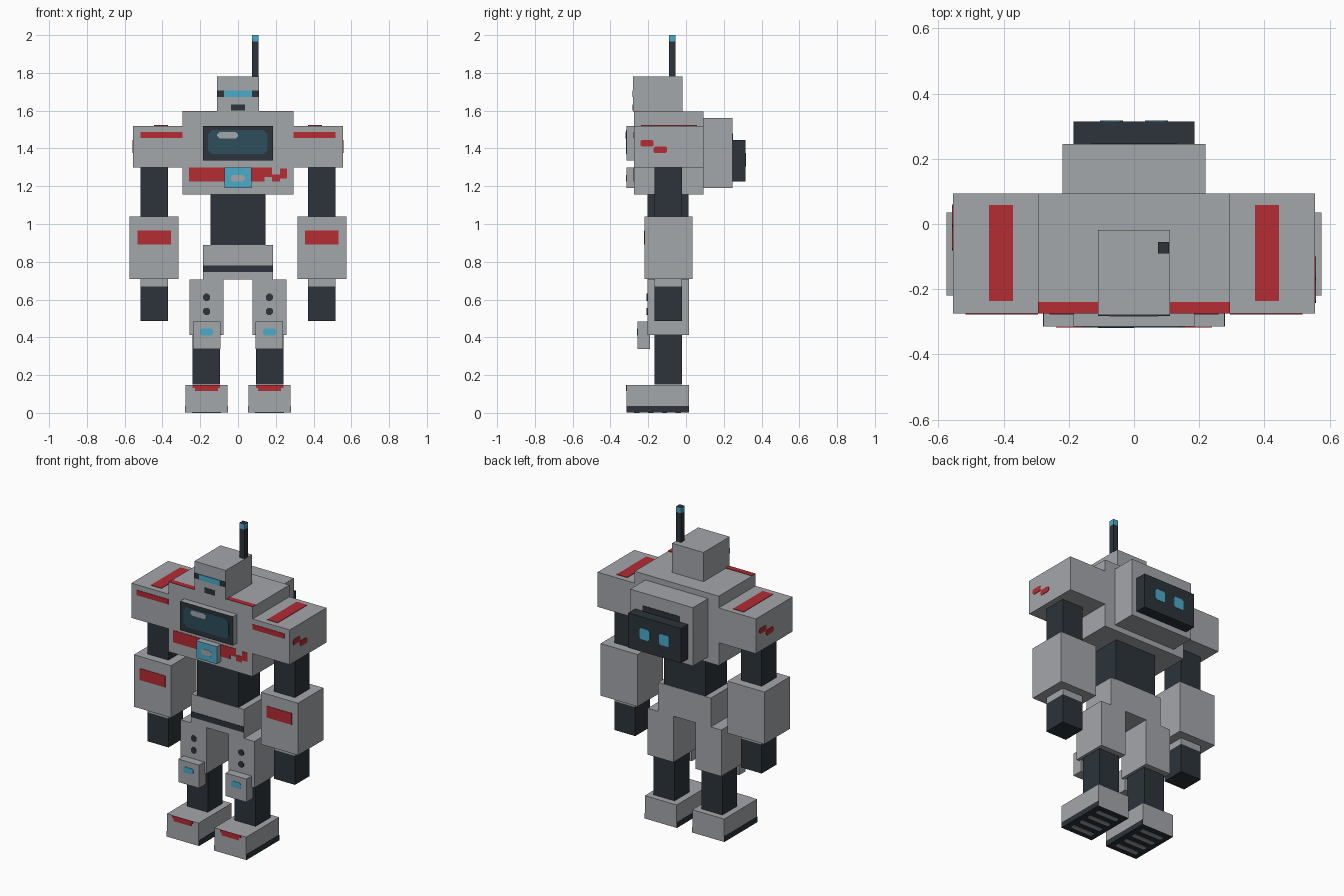
import bpy, bmesh
from mathutils import Vector

cube = bpy.data.objects.get("Cube")
if cube:
    bpy.data.objects.remove(cube, do_unlink=True)


def material(name, rgb):
    m = bpy.data.materials.new(name)
    m.diffuse_color = (*rgb, 1)
    m.use_nodes = True
    m.node_tree.nodes["Principled BSDF"].inputs["Base Color"].default_value = (*rgb, 1)
    return m


GREY = material("armour_grey", (0.37, 0.385, 0.41))
DARK = material("dark_steel", (0.025, 0.034, 0.042))
RED = material("red_paint", (0.456, 0.025, 0.034))
CYAN = material("cyan_light", (0.072, 0.405, 0.59))
TEAL = material("screen_teal", (0.026, 0.074, 0.107))

DIRS = {"front": (0, -1, 0), "top": (0, 0, 1), "bottom": (0, 0, -1)}


def finish(name, bm, mats):
    bmesh.ops.recalc_face_normals(bm, faces=bm.faces)
    me = bpy.data.meshes.new(name)
    bm.to_mesh(me)
    bm.free()
    for m in mats:
        me.materials.append(m)
    ob = bpy.data.objects.new(name, me)
    bpy.context.collection.objects.link(ob)
    return ob


def box(name, x, y, z, mat=GREY, **painted):
    """Box from three (min, max) ranges; keyword sides get another colour."""
    bm = bmesh.new()
    bmesh.ops.create_cube(bm, size=1)
    for v in bm.verts:
        v.co = Vector([r[0] + (c + 0.5) * (r[1] - r[0]) for r, c in zip((x, y, z), v.co)])
    bm.normal_update()
    mats = [mat]
    for side, m in painted.items():
        mats.append(m)
        for f in bm.faces:
            if f.normal.dot(Vector(DIRS[side])) > 0.9:
                f.material_index = len(mats) - 1
    return finish(name, bm, mats)


def plate(name, axis, pos, u, v, mat, cut=0.0, t=0.003):
    """Thin painted plate; axis is its facing, u and v its ranges, cut trims the corners."""
    (a, b), (c, d) = u, v
    if cut:
        pts = [(a + cut, c), (b - cut, c), (b, c + cut), (b, d - cut),
               (b - cut, d), (a + cut, d), (a, d - cut), (a, c + cut)]
    else:
        pts = [(a, c), (b, c), (b, d), (a, d)]
    i, sign = "xyz".index(axis[1]), 1 if axis[0] == "+" else -1

    def place(p):
        co = list(p)
        co.insert(i, pos)
        return co
    bm = bmesh.new()
    face = bm.faces.new([bm.verts.new(place(p)) for p in pts])
    out = bmesh.ops.extrude_face_region(bm, geom=[face])["geom"]
    move = Vector((0, 0, 0))
    move[i] = sign * t
    bmesh.ops.translate(bm, vec=move, verts=[g for g in out if isinstance(g, bmesh.types.BMVert)])
    return finish(name, bm, [mat])


def side_range(s, lo, hi):
    return (lo, hi) if s > 0 else (-hi, -lo)


# Torso, hips and backpack
BODY_Y = (-0.275, 0.093)
box("torso", (-0.295, 0.295), BODY_Y, (1.155, 1.595))
box("abdomen", (-0.145, 0.145), (-0.203, 0.014), (0.89, 1.155), DARK)
box("hips", (-0.185, 0.185), (-0.205, 0.015), (0.705, 0.89))
plate("belt", "-y", -0.205, (-0.185, 0.185), (0.745, 0.78), DARK)
box("backpack", (-0.22, 0.22), (0.093, 0.245), (1.19, 1.56))
box("back_panel", (-0.185, 0.185), (0.245, 0.315), (1.225, 1.445), DARK)
plate("backpack_vent", "+y", 0.245, (-0.13, 0.13), (1.445, 1.48), DARK)

# Chest screen and buckle
box("screen_frame", (-0.185, 0.185), (-0.315, -0.275), (1.337, 1.52), front=DARK)
plate("screen", "-y", -0.315, (-0.16, 0.157), (1.37, 1.497), TEAL, 0.022, 0.002)
plate("screen_glint", "-y", -0.317, (-0.11, 0.0), (1.453, 1.487), GREY, 0.012, 0.002)
box("buckle", (-0.072, 0.072), (-0.315, -0.275), (1.19, 1.30), front=CYAN)
plate("buckle_gem", "-y", -0.315, (-0.038, 0.036), (1.225, 1.26), GREY, 0.012, 0.002)

# Chest stripe, worn away on the left
for n, (u, v) in enumerate([((-0.26, -0.072), (1.225, 1.30)),
                            ((0.072, 0.14), (1.225, 1.30)),
                            ((0.14, 0.18), (1.25, 1.30)),
                            ((0.18, 0.222), (1.225, 1.262)),
                            ((0.222, 0.26), (1.24, 1.295))]):
    plate(f"chest_stripe_{n}", "-y", -0.275, u, v, RED)

# Head and antenna
box("head", (-0.11, 0.11), (-0.28, -0.018), (1.595, 1.78))
plate("visor_band", "-y", -0.28, (-0.11, 0.11), (1.673, 1.707), DARK, 0, 0.002)
plate("visor", "-y", -0.282, (-0.075, 0.073), (1.673, 1.707), CYAN, 0, 0.002)
plate("mouth", "-y", -0.28, (-0.038, 0.036), (1.6, 1.632), DARK)
box("antenna", (0.073, 0.108), (-0.09, -0.055), (1.77, 1.965), DARK)
box("antenna_tip", (0.073, 0.108), (-0.09, -0.055), (1.965, 2.0), CYAN, top=DARK)

for s, side in ((1, "left"), (-1, "right")):
    def sx(lo, hi):
        return side_range(s, lo, hi)

    # Shoulder with painted stripes and scuffs
    box(f"{side}_shoulder", sx(0.295, 0.555), BODY_Y, (1.30, 1.52))
    plate(f"{side}_shoulder_front_stripe", "-y", -0.275, sx(0.295, 0.517), (1.455, 1.487), RED)
    plate(f"{side}_shoulder_top_stripe", "+z", 1.52, sx(0.371, 0.445), (-0.237, 0.058), RED)
    plate(f"{side}_collar_stripe", "+z", 1.595, sx(0.11, 0.295), (-0.275, -0.24), RED)
    for n, (y0, y1, z0, z1) in enumerate([(-0.242, -0.172, 1.41, 1.445),
                                          (-0.172, -0.1, 1.375, 1.41)]):
        y = (y0, y1) if s > 0 else (-0.182 - y1, -0.182 - y0)
        plate(f"{side}_shoulder_scuff_{n}", "+x" if s > 0 else "-x", s * 0.555, y, (z0, z1), RED, 0.008)

    # Arm
    LIMB_Y = (-0.168, -0.02)
    box(f"{side}_upper_arm", sx(0.37, 0.517), LIMB_Y, (1.04, 1.30), DARK)
    box(f"{side}_forearm", sx(0.315, 0.575), (-0.22, 0.035), (0.71, 1.04))
    plate(f"{side}_forearm_stripe", "-y", -0.22, sx(0.355, 0.533), (0.892, 0.965), RED)
    box(f"{side}_wrist", sx(0.37, 0.517), LIMB_Y, (0.67, 0.71))
    box(f"{side}_hand", sx(0.37, 0.517), LIMB_Y, (0.487, 0.67), DARK)

    # Leg
    box(f"{side}_thigh", sx(0.078, 0.258), (-0.205, 0.015), (0.413, 0.707))
    for n, z in enumerate((0.612, 0.537)):
        plate(f"{side}_thigh_rivet_{n}", "-y", -0.205, sx(0.147, 0.185), (z - 0.019, z + 0.019), DARK, 0.011)
    box(f"{side}_knee", sx(0.093, 0.239), (-0.257, -0.19), (0.337, 0.483))
    plate(f"{side}_knee_light", "-y", -0.257, sx(0.132, 0.202), (0.41, 0.447), CYAN, 0.01)
    box(f"{side}_shin", sx(0.094, 0.241), LIMB_Y, (0.15, 0.413), DARK)

    # Foot with dark sole edges, toe stripe and tread
    box(f"{side}_foot", sx(0.055, 0.278), (-0.315, 0.015), (0.003, 0.148), bottom=DARK)
    for edge, x in (("+x", 0.278), ("-x", 0.055)):
        if s < 0:
            edge, x = ("-x" if edge == "+x" else "+x"), -x
        plate(f"{side}_sole_edge_{edge[0]}", edge, x, (-0.315, 0.015), (0.003, 0.037), DARK, 0, 0.002)
    plate(f"{side}_toe_stripe", "-y", -0.315, sx(0.095, 0.24), (0.132, 0.148), RED)
    plate(f"{side}_toe_stripe_lower", "-y", -0.315, sx(0.107, 0.228), (0.115, 0.132), RED)
    for n in range(4):
        y = -0.26 + n * 0.073
        plate(f"{side}_tread_{n}", "-z", 0.003, sx(0.09, 0.243), (y - 0.014, y + 0.014), GREY, 0.006)

# Lights on the back panel
for s, side in ((1, "left"), (-1, "right")):
    plate(f"{side}_back_light", "+y", 0.315, side_range(s, 0.033, 0.105), (1.305, 1.375), CYAN, 0.01)
